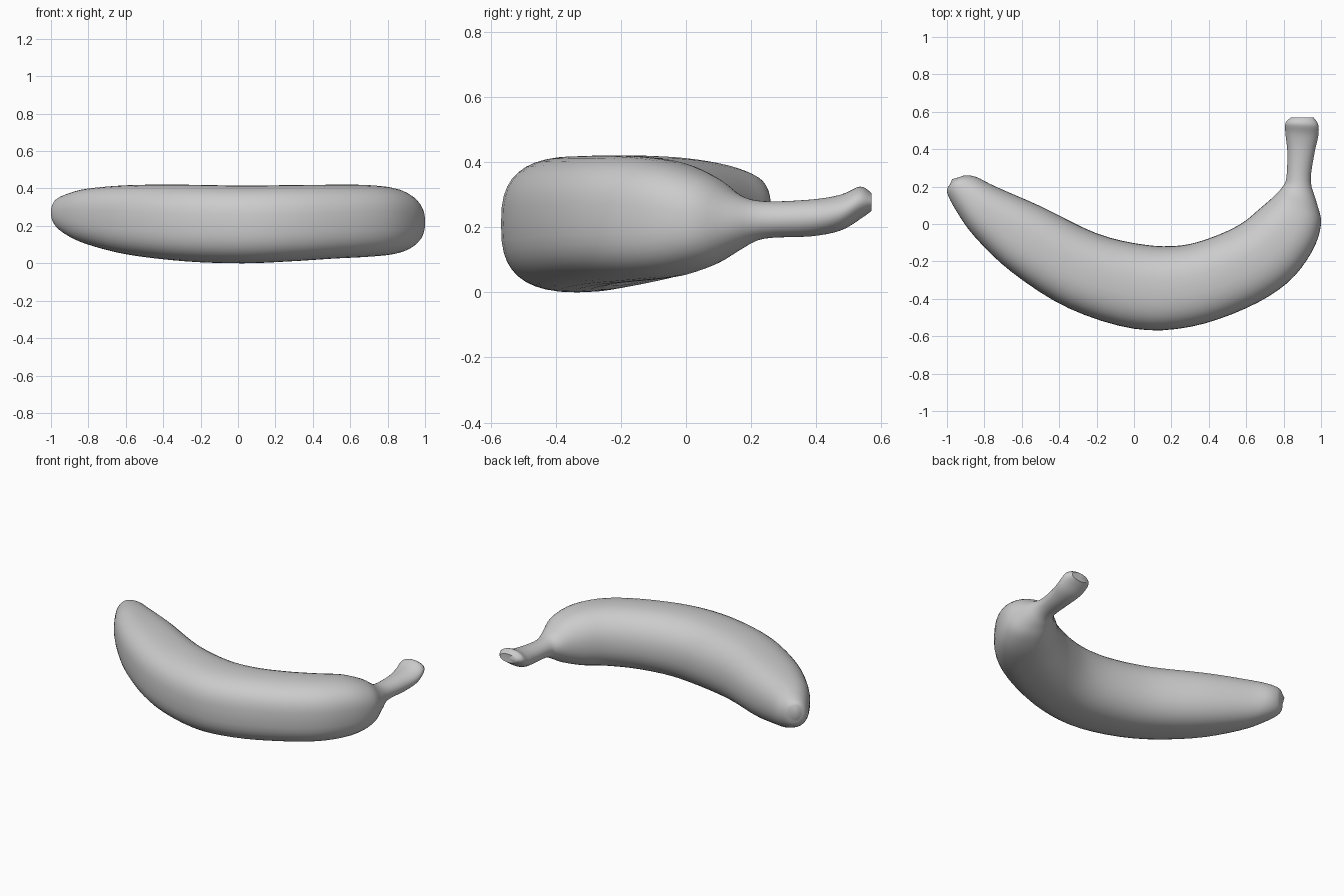
import bpy
import bmesh
import math
from mathutils import Vector

RING = 40        # vertices around each cross-section
STEPS = 4        # interpolated rings between two control sections

default_cube = bpy.data.objects.get("Cube")
if default_cube:
    bpy.data.objects.remove(default_cube, do_unlink=True)


def make_material(name, colour):
    material = bpy.data.materials.new(name)
    material.use_nodes = True
    material.diffuse_color = colour
    shader = next(n for n in material.node_tree.nodes if n.type == "BSDF_PRINCIPLED")
    shader.inputs["Base Color"].default_value = colour
    shader.inputs["Roughness"].default_value = 0.6
    return material


# Control sections from blossom tip to stem end:
# outer x, outer y, inner x, inner y, lowest z, highest z
sections = [
    (-.985, .21, -.935, .25, .24, .325),
    (-1, .17, -.9, .26, .19, .35),
    (-.95, .07, -.84, .25, .145, .375),
    (-.85, -.07, -.74, .2, .1, .4),
    (-.65, -.26, -.5, .095, .045, .418),
    (-.35, -.45, -.2, -.05, .01, .42),
    (0, -.56, .05, -.11, 0, .415),
    (.3, -.55, .25, -.115, .01, .418),
    (.6, -.45, .42, -.07, .025, .42),
    (.82, -.315, .57, 0, .035, .418),
    (.95, -.15, .67, .08, .05, .4),
    (1, 0, .75, .15, .085, .355),
    (.975, .12, .795, .2, .13, .3),
    (.945, .23, .815, .25, .165, .28),
    (.965, .38, .82, .385, .172, .285),
    (.985, .47, .81, .48, .19, .3),
    (.985, .53, .81, .54, .225, .325),
    (.96, .57, .84, .57, .25, .305),
]


def catmull_rom(a, b, c, d, t):
    """Smoothly blend between sections b and c."""
    return [
        q + 0.5 * t * (r - p + t * (2 * p - 5 * q + 4 * r - s + t * (3 * (q - r) + s - p)))
        for p, q, r, s in zip(a, b, c, d)
    ]


def smooth_sections(controls):
    padded = [controls[0]] + controls + [controls[-1]]
    result = []
    for i in range(len(controls) - 1):
        for step in range(STEPS):
            result.append(catmull_rom(*padded[i:i + 4], step / STEPS))
    return result + [controls[-1]]


def signed_power(value, power):
    return math.copysign(abs(value) ** power, value)


def add_ring(bm, section):
    """Rounded cross-section, fuller on the outer side of the bend."""
    ox, oy, ix, iy, low, high = section
    outer, inner = Vector((ox, oy, 0)), Vector((ix, iy, 0))
    middle = (outer + inner) / 2 + Vector((0, 0, (low + high) / 2))
    across = (outer - inner) / 2
    up = Vector((0, 0, (high - low) / 2))
    body = min(1, max(0, (high - low - 0.15) / 0.2))
    ring = []
    for k in range(RING):
        angle = math.tau * k / RING
        c, s = math.cos(angle), math.sin(angle)
        fullness = 2 + body * (0.45 + 0.25 * c)
        ring.append(bm.verts.new(
            middle
            + across * signed_power(c, 2 / fullness)
            + up * signed_power(s, 2 / fullness)))
    return ring


def close_end(bm, ring, centre):
    tip = bm.verts.new(centre)
    for a, b in zip(ring, ring[1:] + ring[:1]):
        bm.faces.new((a, b, tip))


# Curved body, tapering tip and stem as one skin
bm = bmesh.new()
rings = [add_ring(bm, section) for section in smooth_sections(sections)]
for first, second in zip(rings, rings[1:]):
    for k in range(RING):
        n = (k + 1) % RING
        bm.faces.new((first[k], first[n], second[n], second[k]))
close_end(bm, rings[0], (-.972, .24, .285))
close_end(bm, rings[-1], (.9, .568, .275))
bmesh.ops.recalc_face_normals(bm, faces=bm.faces[:])

mesh = bpy.data.meshes.new("banana")
bm.to_mesh(mesh)
bm.free()
banana = bpy.data.objects.new("banana", mesh)
bpy.context.collection.objects.link(banana)
mesh.materials.append(make_material("plain grey", (0.6, 0.6, 0.6, 1)))

# Smooth skin with a crisp cut at the stem end
bpy.ops.object.select_all(action="DESELECT")
banana.select_set(True)
bpy.context.view_layer.objects.active = banana
bpy.ops.object.shade_smooth_by_angle(angle=math.radians(50))
